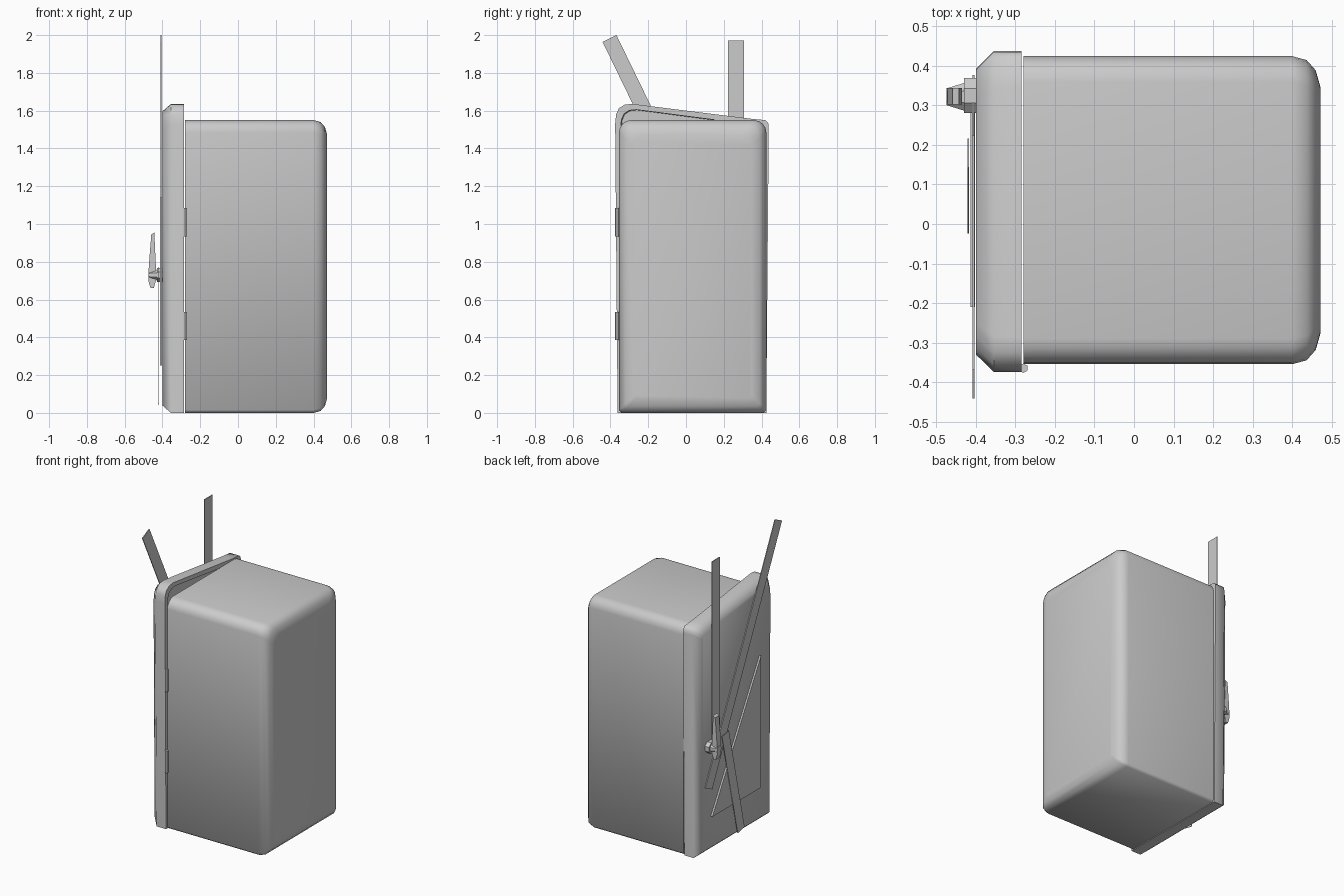
import bpy, bmesh, math
from mathutils import Vector

if "Cube" in bpy.data.objects:
    bpy.data.objects.remove(bpy.data.objects["Cube"])


def make_object(name, bm, angle=None):
    bmesh.ops.recalc_face_normals(bm, faces=bm.faces)
    mesh = bpy.data.meshes.new(name)
    bm.to_mesh(mesh)
    bm.free()
    ob = bpy.data.objects.new(name, mesh)
    bpy.context.collection.objects.link(ob)
    if angle:
        bpy.ops.object.select_all(action='DESELECT')
        ob.select_set(True)
        bpy.context.view_layer.objects.active = ob
        bpy.ops.object.shade_smooth_by_angle(angle=math.radians(angle))
    return ob


def loft(name, outline, rings, centre, angle=None):
    """Loft a y-z outline through rings of (x, y scale, z scale)."""
    bm = bmesh.new()
    loops = []
    cy, cz = centre
    for x, sy, sz in rings:
        loops.append([bm.verts.new((x, cy + (y - cy) * sy, cz + (z - cz) * sz)) for y, z in outline])
    n = len(outline)
    for a, b in zip(loops, loops[1:]):
        for i in range(n):
            j = (i + 1) % n
            bm.faces.new((a[i], a[j], b[j], b[i]))
    bm.faces.new(loops[0])
    bm.faces.new(loops[-1])
    return make_object(name, bm, angle)


def plate(name, outline, x0, x1):
    return loft(name, outline, [(x0, 1, 1), (x1, 1, 1)], (0, 0))


def strap(name, top, bottom, width, x0, x1):
    a, b = Vector(top), Vector(bottom)
    d = (b - a).normalized()
    s = Vector((-d.y, d.x)) * width / 2
    return plate(name, [a + s, a - s, b - s, b + s], x0, x1)


def arc(cy, cz, r, a0, a1, n=4):
    return [(cy + r * math.cos(math.radians(a0 + (a1 - a0) * i / n)),
             cz + r * math.sin(math.radians(a0 + (a1 - a0) * i / n))) for i in range(n + 1)]


def circle(cy, cz, r, n):
    return arc(cy, cz, r, 22.5, 382.5, n)[:-1]


# Cabinet: rounded upper edges and rounded back
cabinet = [(-0.34, 0), (0.41, 0), (0.425, 0.015)]
cabinet += arc(0.36, 1.485, 0.065, 0, 90) + arc(-0.29, 1.485, 0.065, 90, 180)
cabinet += [(-0.355, 0.015)]


def inset(x, d):
    return (x, 1 - d / 0.39, 1 - d / 0.775)


loft("cabinet", cabinet,
     [inset(-0.28, 0), inset(0.40, 0), inset(0.437, 0.01), inset(0.46, 0.036), inset(0.472, 0.078)],
     (0.035, 0.775), 60)

# Door: sloping top, chamfered front and hollow inner side
door = [(-0.362, 0), (0.425, 0), (0.438, 1.51), (0.435, 1.535), (0.42, 1.55), (0.345, 1.557),
        (-0.285, 1.636), (-0.325, 1.632), (-0.355, 1.613), (-0.37, 1.58), (-0.375, 1.53)]
loft("door", door,
     [(-0.40, 0.89, 0.952), (-0.355, 1, 1), (-0.285, 1, 1), (-0.285, 0.93, 0.963), (-0.34, 0.92, 0.96)],
     (0.03, 0.81), 50)

# Hinges
for i, (z0, z1) in enumerate(((0.385, 0.535), (0.935, 1.085))):
    bm = bmesh.new()
    bmesh.ops.create_cone(bm, cap_ends=True, segments=6, radius1=0.012, radius2=0.012, depth=z1 - z0)
    bmesh.ops.translate(bm, verts=bm.verts, vec=(-0.28, -0.365, (z0 + z1) / 2))
    make_object("hinge_%d" % (i + 1), bm)

# Flat strips and triangular panel on the door front
strap("vertical_strip", (0.265, 1.972), (0.265, 0.75), 0.085, -0.410, -0.405)
strap("diagonal_strip", (-0.405, 1.982), (0.34, 0.45), 0.082, -0.409, -0.404)
strap("short_strip", (0.18, 0.765), (0.012, 0.05), 0.075, -0.421, -0.418)
plate("triangle_panel", [(0.31, 0.25), (-0.21, 0.25), (-0.21, 1.14)], -0.414, -0.402)

# Latch: base, tapered hub and lever
loft("latch_base", circle(0.325, 0.73, 0.048, 8),
     [(-0.395, 1, 0.85), (-0.43, 1, 0.85)], (0.325, 0.73))
loft("latch_hub", circle(0.322, 0.73, 0.038, 8),
     [(-0.43, 1, 0.8), (-0.475, 0.6, 0.6)], (0.322, 0.73))
bm = bmesh.new()
lever = [(-0.463, 0.66), (-0.446, 0.66), (-0.435, 0.70), (-0.435, 0.78),
         (-0.443, 0.955), (-0.459, 0.945), (-0.472, 0.78), (-0.475, 0.70)]
f = bm.faces.new([bm.verts.new((x, 0.302, z)) for x, z in lever])
ext = bmesh.ops.extrude_face_region(bm, geom=[f])
bmesh.ops.translate(bm, verts=[v for v in ext["geom"] if isinstance(v, bmesh.types.BMVert)],
                    vec=(0, 0.042, 0))
make_object("latch_lever", bm)
